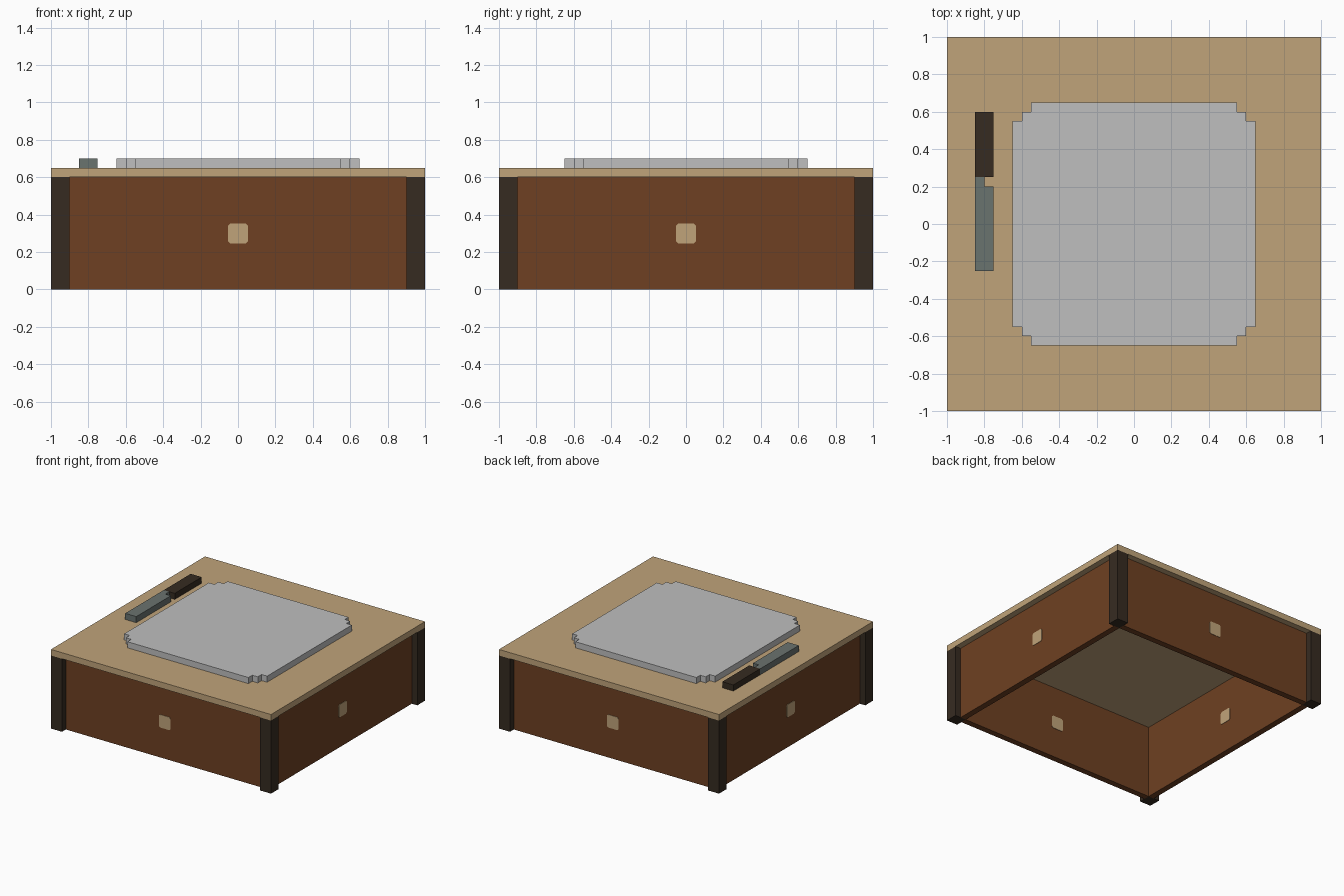
import bpy
import bmesh
import math
from mathutils import Matrix

cube = bpy.data.objects.get("Cube")
if cube:
    bpy.data.objects.remove(cube, do_unlink=True)


def material(name, rgb):
    """Flat material from an 8-bit sRGB colour."""
    lin = [((c / 255 + 0.055) / 1.055) ** 2.4 for c in rgb]
    mat = bpy.data.materials.new(name)
    mat.use_nodes = True
    mat.diffuse_color = (*lin, 1)
    bsdf = next(n for n in mat.node_tree.nodes if n.type == "BSDF_PRINCIPLED")
    bsdf.inputs["Base Color"].default_value = (*lin, 1)
    return mat


TAN = material("light_wood", (192, 164, 122))
BROWN = material("brown_panel", (110, 64, 34))
DARK = material("dark_wood", (54, 43, 33))
GREY = material("pale_grey", (191, 191, 191))
STEEL = material("blade_steel", (106, 115, 111))


def prism(name, outline, z0, z1, mat, matrix=Matrix()):
    """Extrude a flat outline from z0 to z1, then transform it."""
    bm = bmesh.new()
    face = bm.faces.new([bm.verts.new((x, y, z0)) for x, y in outline])
    ext = bmesh.ops.extrude_face_region(bm, geom=[face])
    top = [g for g in ext["geom"] if isinstance(g, bmesh.types.BMVert)]
    bmesh.ops.translate(bm, verts=top, vec=(0, 0, z1 - z0))
    bm.transform(matrix)
    bmesh.ops.recalc_face_normals(bm, faces=bm.faces)
    mesh = bpy.data.meshes.new(name)
    bm.to_mesh(mesh)
    bm.free()
    mesh.materials.append(mat)
    obj = bpy.data.objects.new(name, mesh)
    bpy.context.collection.objects.link(obj)
    return obj


def rect(x0, x1, y0, y1):
    return [(x0, y0), (x1, y0), (x1, y1), (x0, y1)]


def mirrored(corner):
    """Full outline from the points of its +x +y corner."""
    back = corner[::-1]
    return (corner + [(-x, y) for x, y in back]
            + [(-x, -y) for x, y in corner] + [(x, -y) for x, y in back])


# Table top
prism("table_top", rect(-1, 1, -1, 1), 0.6, 0.65, TAN)

# Posts, recessed side panels and their square studs, once per side
stud = mirrored([(0.053, 0.042), (0.042, 0.053)])
sides = ["front", "left", "back", "right"]
for i, side in enumerate(sides):
    turn = Matrix.Rotation(i * math.pi / 2, 4, "Z")
    prism(f"post_{side}", rect(0.9, 1, -1, -0.9), 0, 0.6, DARK, turn)
    prism(f"panel_{side}", rect(-0.9, 0.9, -0.95, -0.9), 0, 0.6, BROWN, turn)
    upright = turn @ Matrix.Translation((0, 0, 0.3)) @ Matrix.Rotation(math.pi / 2, 4, "X")
    prism(f"stud_outer_{side}", stud, 0.949, 0.953, TAN, upright)
    prism(f"stud_inner_{side}", stud, 0.897, 0.901, TAN, upright)

# Plate with stepped corners
steps = [(0.65, 0.55), (0.6, 0.55), (0.6, 0.6), (0.55, 0.6), (0.55, 0.65)]
prism("plate", mirrored(steps), 0.65, 0.7, GREY)

# Knife
prism("knife_handle", rect(-0.85, -0.75, 0.25, 0.6), 0.65, 0.7, DARK)
blade = [(-0.85, -0.25), (-0.75, -0.25), (-0.75, 0.2),
         (-0.8, 0.2), (-0.8, 0.25), (-0.85, 0.25)]
prism("knife_blade", blade, 0.65, 0.7, STEEL)
